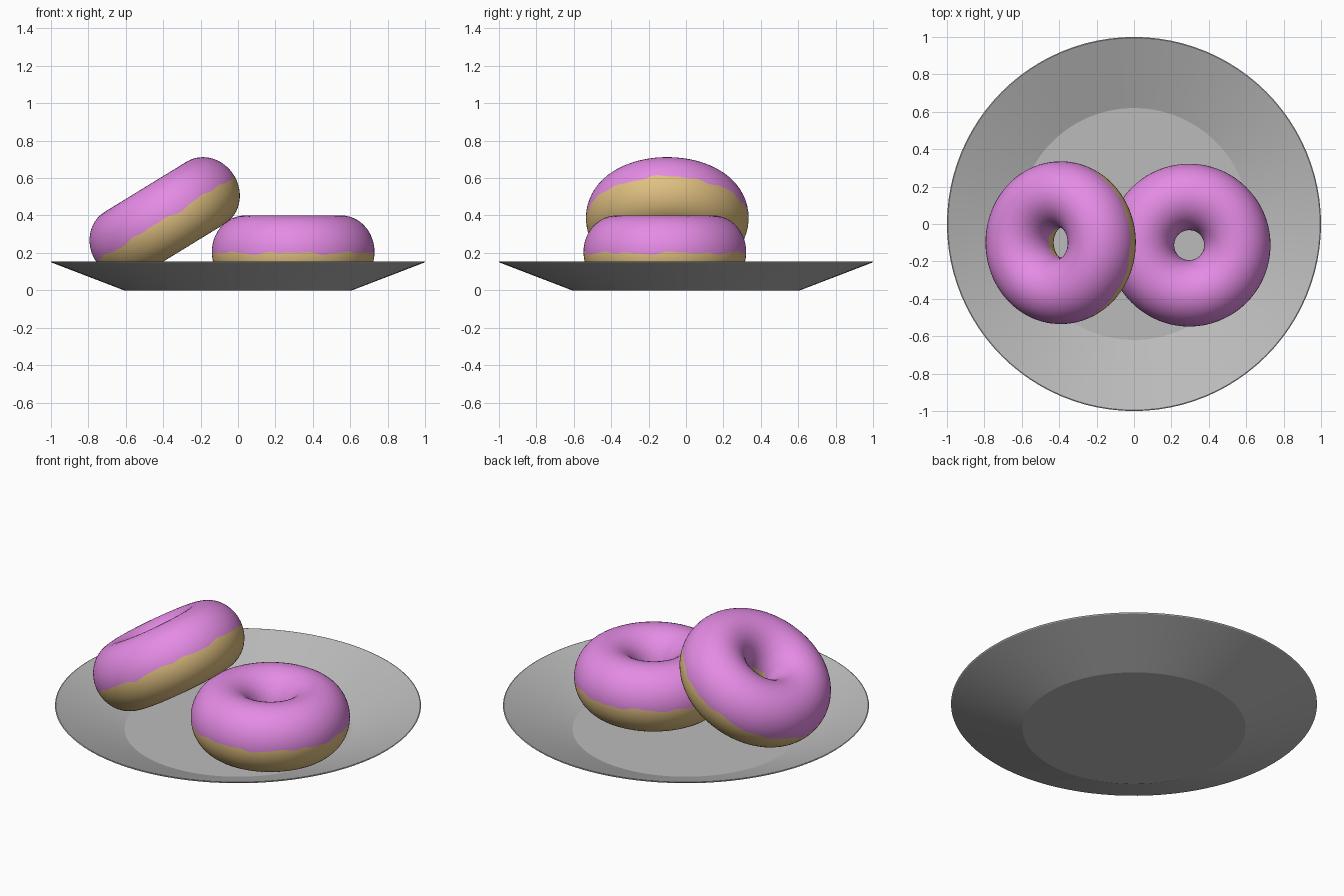
import bpy, math
from math import sin, cos, pi, tau
from mathutils import Matrix

if "Cube" in bpy.data.objects:
    bpy.data.objects.remove(bpy.data.objects["Cube"])


def material(name, rgb):
    m = bpy.data.materials.new(name)
    m.diffuse_color = (*rgb, 1)
    m.use_nodes = True
    m.node_tree.nodes["Principled BSDF"].inputs["Base Color"].default_value = m.diffuse_color
    return m


GREY = material("plate grey", (0.5, 0.5, 0.5))
DOUGH = material("baked dough", (0.75, 0.53, 0.22))
ICING = material("pink icing", (0.78, 0.26, 0.78))


def make_object(name, verts, faces, mats):
    me = bpy.data.meshes.new(name)
    me.from_pydata(verts, [], faces)
    for m in mats:
        me.materials.append(m)
    ob = bpy.data.objects.new(name, me)
    bpy.context.collection.objects.link(ob)
    for p in me.polygons:
        p.use_smooth = True
    return ob


def smooth(ob):
    bpy.ops.object.select_all(action='DESELECT')
    ob.select_set(True)
    bpy.context.view_layer.objects.active = ob
    bpy.ops.object.shade_smooth_by_angle(angle=math.radians(15))


# Plate: thin closed profile spun around z
def plate():
    n = 96
    profile = [(0.61, 0.0), (0.995, 0.148), (1.0, 0.153), (0.995, 0.155), (0.62, 0.012)]
    k = len(profile)
    verts = [(r * cos(tau * i / n), r * sin(tau * i / n), z)
             for i in range(n) for r, z in profile]
    faces = []
    for i in range(n):
        a, b = i * k, (i + 1) % n * k
        faces += [(a + j, b + j, b + j + 1, a + j + 1) for j in range(k - 1)]
    faces.append([i * k for i in reversed(range(n))])
    faces.append([i * k + k - 1 for i in range(n)])
    smooth(make_object("plate", verts, faces, [GREY]))


# Doughnut: oval-section ring; the icing covers the upper half to a wavy edge
def doughnut(name, matrix, phase):
    R, r, h = 0.2575, 0.1775, 0.195
    n, half = 160, 24

    def wave(t, p):
        return (0.025 * sin(7 * t + p) + 0.022 * sin(13 * t + 2 * p)
                + 0.014 * sin(23 * t + 3 * p))

    verts, faces = [], []
    for i in range(n):
        u = tau * i / n
        outer = -0.03 + wave(u, phase)
        inner = pi + 0.03 + wave(u, phase + 2)
        angles = [outer + (inner - outer) * j / half for j in range(half)]
        angles += [inner + (outer + tau - inner) * j / half for j in range(half)]
        for v in angles:
            d = R + r * cos(v)
            verts.append((d * cos(u), d * sin(u), h * sin(v)))
    k = 2 * half
    for i in range(n):
        a, b = i * k, (i + 1) % n * k
        for j in range(k):
            j2 = (j + 1) % k
            faces.append((a + j, b + j, b + j2, a + j2))
    ob = make_object(name, verts, faces, [DOUGH, ICING])
    for p in ob.data.polygons:
        p.material_index = 1 if p.index % k < half else 0
    ob.matrix_world = matrix


plate()
doughnut("flat_doughnut", Matrix.Translation((0.295, -0.113, 0.205)), 0.4)
doughnut("leaning_doughnut",
         Matrix.Translation((-0.392, -0.1, 0.387)) @ Matrix.Rotation(math.radians(-31.5), 4, 'Y'), 1.7)
